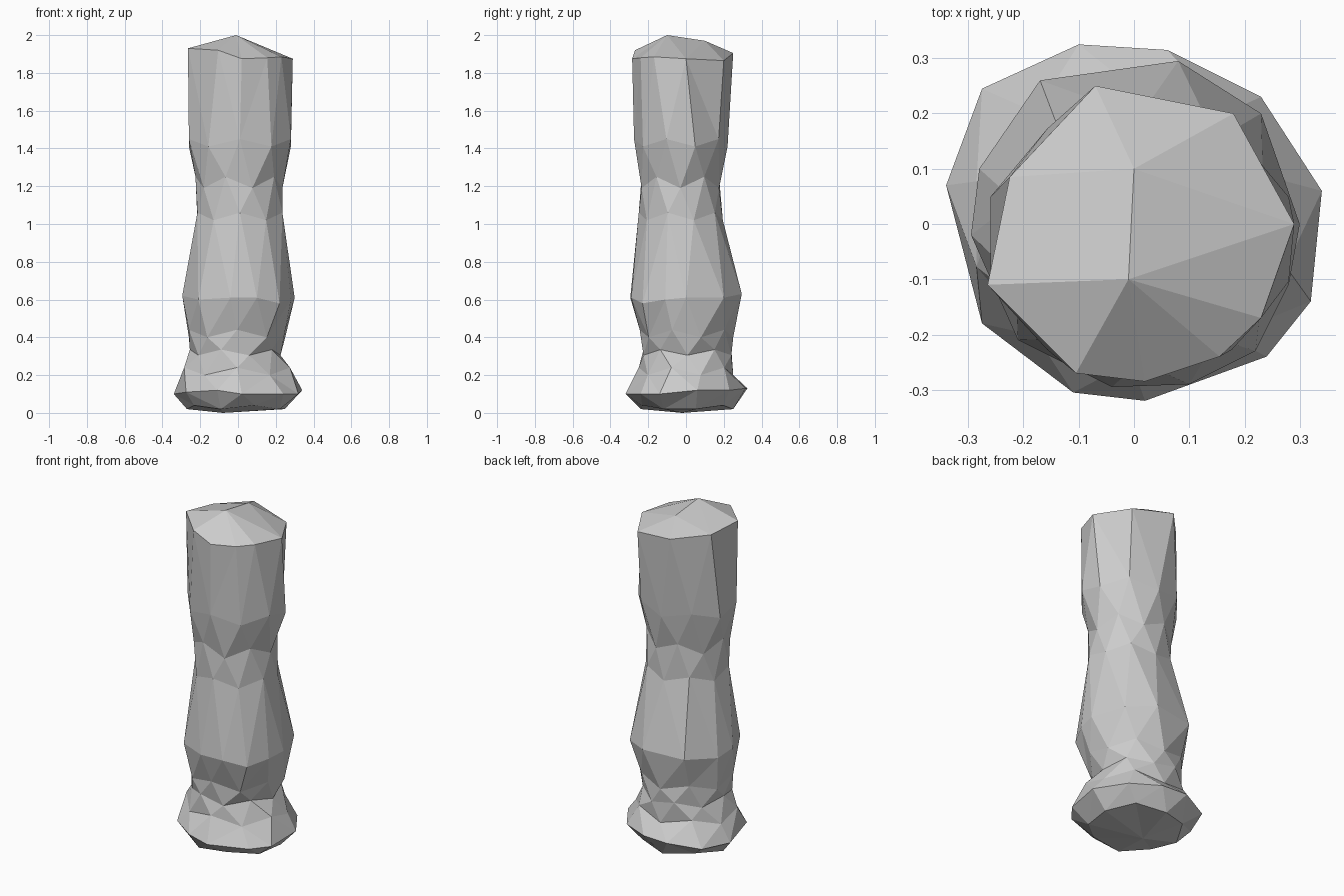
import bpy, bmesh
from math import sin, cos, atan2, tau

if "Cube" in bpy.data.objects:
    bpy.data.objects.remove(bpy.data.objects["Cube"])


def oval(z, x0, x1, y0, y1, n=10, phase=0.0, wave=0.0):
    """Faceted oval ring stretched to the given extents, height zigzagging by wave."""
    pts = [(cos(tau * (i + phase) / n), sin(tau * (i + phase) / n)) for i in range(n)]
    mx, my = max(abs(p[0]) for p in pts), max(abs(p[1]) for p in pts)
    return [((x0 + x1) / 2 + px / mx * (x1 - x0) / 2,
             (y0 + y1) / 2 + py / my * (y1 - y0) / 2,
             z + (wave if i % 2 else -wave)) for i, (px, py) in enumerate(pts)]


def add_ring(bm, pts):
    ordered = sorted(pts, key=lambda p: atan2(p[1], p[0]) % tau)
    return [bm.verts.new(p) for p in ordered]


def stitch(bm, lo, hi):
    """Join two rings of any vertex count with triangles, advancing by angle."""
    def ang(ring, i):
        v = ring[i % len(ring)].co
        return atan2(v.y, v.x) % tau + tau * (i // len(ring))
    i = j = 0
    while i < len(lo) or j < len(hi):
        a, b = lo[i % len(lo)], hi[j % len(hi)]
        if j >= len(hi) or (i < len(lo) and ang(lo, i + 1) <= ang(hi, j + 1)):
            i += 1
            bm.faces.new((a, lo[i % len(lo)], b))
        else:
            j += 1
            bm.faces.new((a, hi[j % len(hi)], b))


# Flared foot, widest ring
foot = [(.34, .06, .12), (.32, -.14, .10), (.24, -.24, .10), (.02, -.32, .10),
        (-.11, -.305, .12), (-.275, -.18, .11), (-.34, .07, .10),
        (-.275, .245, .11), (-.1, .325, .13), (.06, .315, .13), (.23, .23, .12)]

# Bulge on the lower shaft
bulge = [(.30, 0, .61), (.28, -.11, .60), (.22, -.23, .58), (.10, -.29, .61),
         (-.04, -.295, .61), (-.21, -.21, .60), (-.295, -.02, .62),
         (-.28, .1, .60), (-.17, .26, .62), (.08, .295, .63), (.23, .2, .61)]

# Slanted top rim
rim = [(.29, 0, 1.875), (.18, .2, 1.865), (-.07, .25, 1.905), (-.225, .085, 1.91),
       (-.265, -.11, 1.93), (-.105, -.27, 1.92), (.02, -.285, 1.875),
       (.155, -.24, 1.88), (.23, -.17, 1.885)]

profile = [
    oval(.03, -.27, .25, -.25, .25, 9, .3, .01),
    foot,
    oval(.22, -.285, .275, -.25, .25, 10, .5, .02),
    oval(.32, -.255, .225, -.225, .24, 10, 0, .015),
    oval(.42, -.26, .25, -.245, .25, 10, .5, .02),
    bulge,
    oval(1.04, -.215, .235, -.25, .195, 10, .5, .02),
    oval(1.22, -.225, .235, -.235, .175, 10, 0, .03),
    oval(1.43, -.26, .28, -.275, .22, 10, .5, .02),
    rim,
]

bm = bmesh.new()
rings = [add_ring(bm, pts) for pts in profile]
for lo, hi in zip(rings, rings[1:]):
    stitch(bm, lo, hi)

# Rounded underside
base, n = rings[0], len(rings[0])
tip = bm.verts.new((-.08, -.02, 0))
for k in range(n):
    bm.faces.new((base[(k + 1) % n], base[k], tip))

# Ridged cap with a front peak and a lower back peak
top, n = rings[-1], len(rings[-1])
peaks = [bm.verts.new((-.01, -.1, 2)), bm.verts.new((0, .1, 1.97))]
side = [int(top[k].co.y + top[(k + 1) % n].co.y > 0) for k in range(n)]
for k in range(n):
    bm.faces.new((top[k], top[(k + 1) % n], peaks[side[k]]))
    if side[k] != side[k - 1]:
        bm.faces.new((top[k], peaks[side[k]], peaks[side[k - 1]]))

bmesh.ops.recalc_face_normals(bm, faces=bm.faces[:])
mesh = bpy.data.meshes.new("stone_column")
bm.to_mesh(mesh)
bm.free()
column = bpy.data.objects.new("stone_column", mesh)
bpy.context.collection.objects.link(column)
